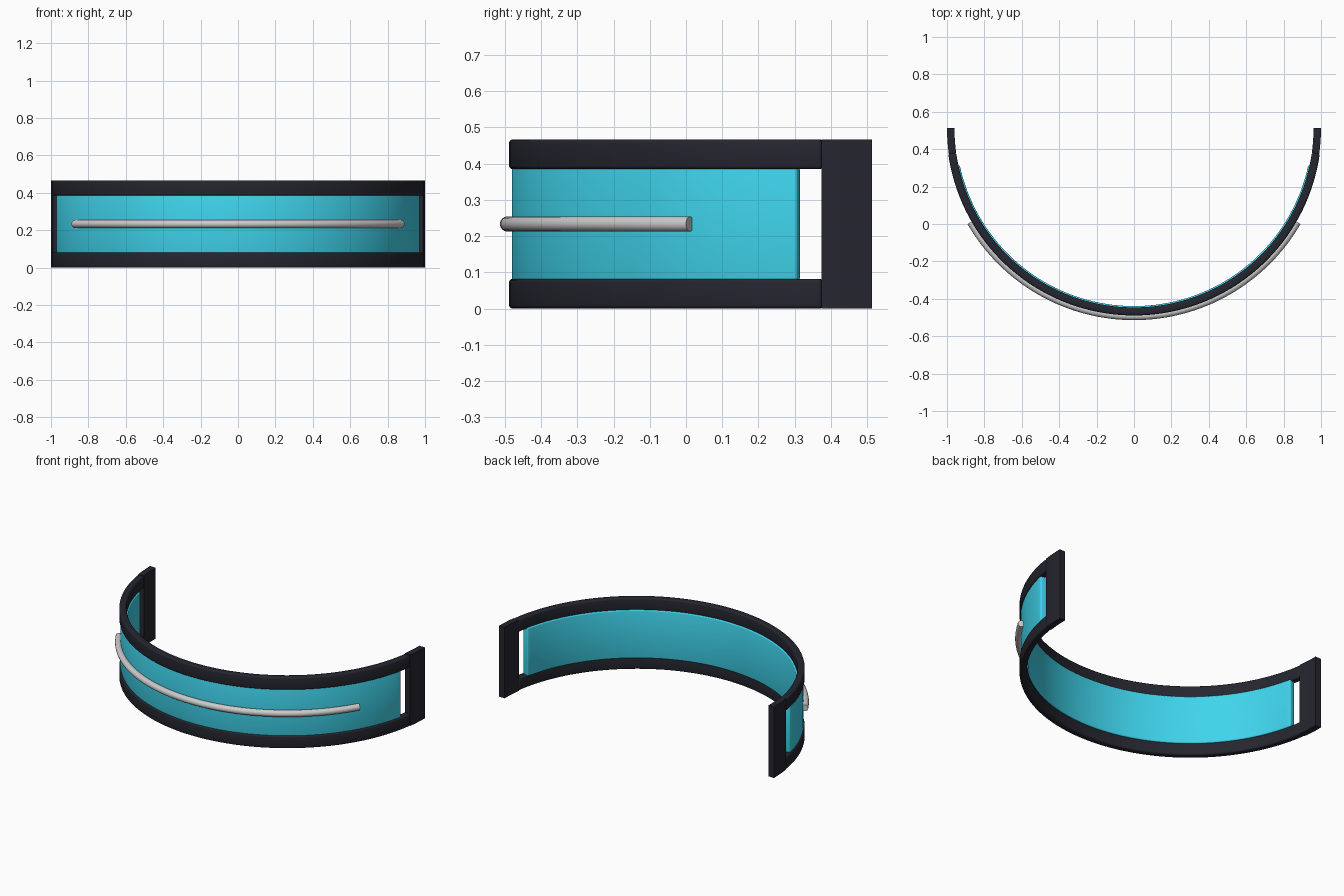
import bpy, bmesh
from math import radians, sin, cos, pi

if "Cube" in bpy.data.objects:
    bpy.data.objects.remove(bpy.data.objects["Cube"])

CY = 0.514      # y of the arc centre
HEIGHT = 0.467


def material(name, color):
    m = bpy.data.materials.new(name)
    m.diffuse_color = color
    m.use_nodes = True
    m.node_tree.nodes["Principled BSDF"].inputs["Base Color"].default_value = m.diffuse_color
    return m


DARK = material("dark_frame", (0.018, 0.019, 0.028, 1))
CYAN = material("cyan_lens", (0.05, 0.66, 0.84, 1))


def sweep(name, profile, a0, a1, steps, mat=None, bevel=0.0):
    """Sweep a closed (radius, z) profile around the arc; 0 degrees is the front."""
    bm = bmesh.new()
    rings = []
    for i in range(steps + 1):
        a = radians(a0 + (a1 - a0) * i / steps)
        rings.append([bm.verts.new((r * sin(a), CY - r * cos(a), z)) for r, z in profile])
    n = len(profile)
    for p, q in zip(rings, rings[1:]):
        for k in range(n):
            j = (k + 1) % n
            bm.faces.new((p[k], p[j], q[j], q[k]))
    bm.faces.new(rings[0])
    bm.faces.new(rings[-1])
    bmesh.ops.recalc_face_normals(bm, faces=bm.faces)
    mesh = bpy.data.meshes.new(name)
    bm.to_mesh(mesh)
    bm.free()
    ob = bpy.data.objects.new(name, mesh)
    bpy.context.collection.objects.link(ob)
    if mat:
        mesh.materials.append(mat)
    bpy.ops.object.select_all(action='DESELECT')
    ob.select_set(True)
    bpy.context.view_layer.objects.active = ob
    if bevel:
        b = ob.modifiers.new("rounded_edges", 'BEVEL')
        b.width = bevel
        b.segments = 3
        b.limit_method = 'ANGLE'
        b.angle_limit = radians(40)
        bpy.ops.object.modifier_apply(modifier=b.name)
    bpy.ops.object.shade_smooth_by_angle(angle=radians(35))
    return ob


def rect(r0, r1, z0, z1):
    return [(r0, z0), (r1, z0), (r1, z1), (r0, z1)]


# Upper and lower rims
sweep("lower_rim", rect(0.96, 1.003, 0, 0.082), -82, 82, 72, DARK, 0.01)
sweep("upper_rim", rect(0.96, 1.003, HEIGHT - 0.082, HEIGHT), -82, 82, 72, DARK, 0.01)

# Curved lens between the rims
sweep("lens", rect(0.953, 0.995, 0.075, HEIGHT - 0.075), -78, 78, 72, CYAN, 0.008)

# End plates joining the rims
for side, s in (("left", -1), ("right", 1)):
    sweep(side + "_end_plate", rect(0.96, 1.0, 0, HEIGHT), s * 82, s * 90, 4, DARK)

# Round trim bar across the front
circle = [(1.007 + 0.021 * cos(2 * pi * k / 16), HEIGHT / 2 + 0.021 * sin(2 * pi * k / 16))
          for k in range(16)]
sweep("front_bar", circle, -60, 60, 64)
